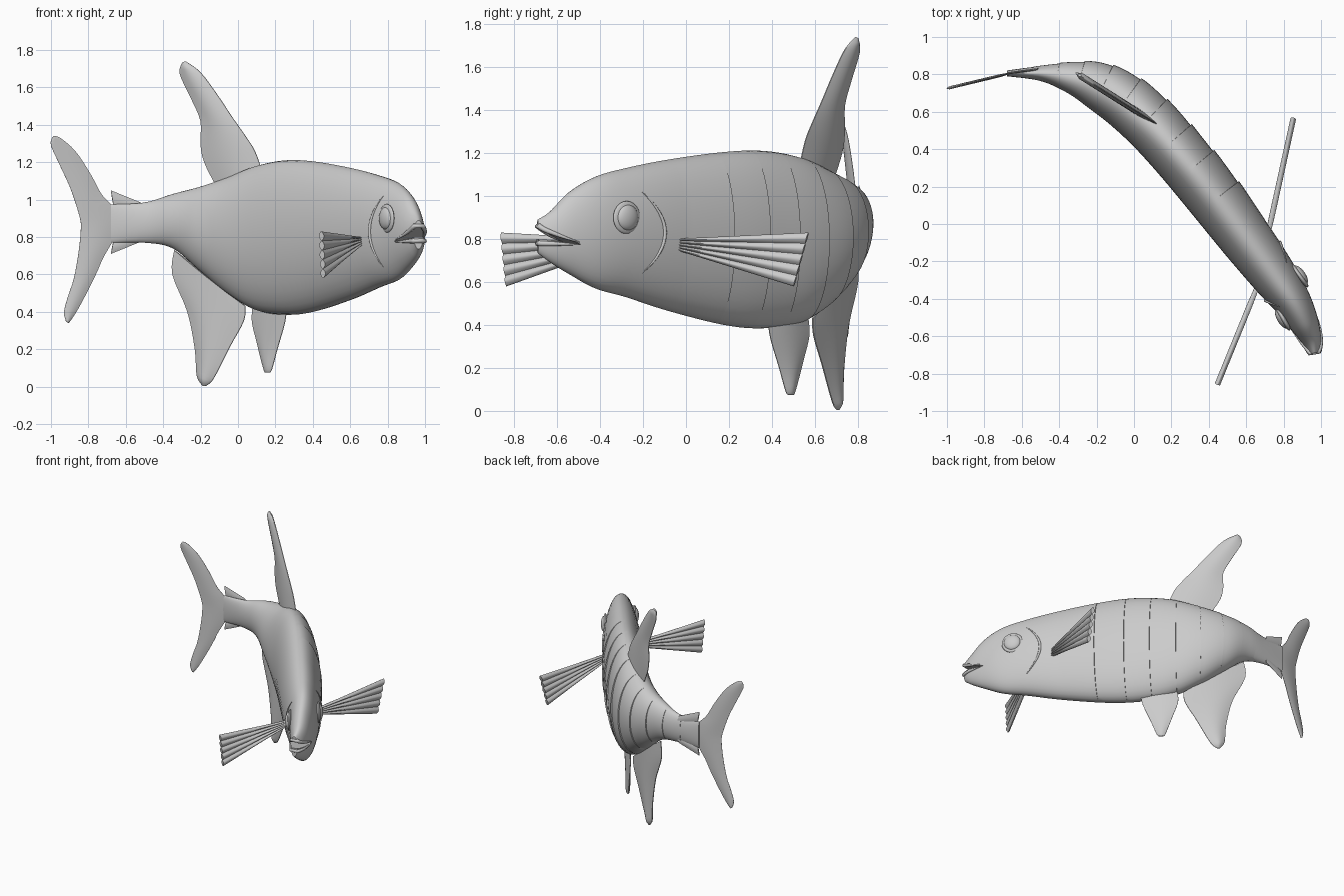
import bpy, bmesh, math
from mathutils import Vector, Matrix

old = bpy.data.objects.get("Cube")
if old:
    bpy.data.objects.remove(old)

grey = bpy.data.materials.new("plain grey")
grey.use_nodes = True
tone = (0.6, 0.6, 0.6, 1)
grey.diffuse_color = tone
grey.node_tree.nodes["Principled BSDF"].inputs["Base Color"].default_value = tone

# Spine stations from tail to snout: x, y, half width, bottom, top
STATIONS = [
    (-.68, .805, .015, .77, .975), (-.5, .805, .04, .77, .985),
    (-.35, .785, .08, .74, 1.03), (-.2, .74, .125, .62, 1.07),
    (-.05, .655, .145, .5, 1.12), (.1, .525, .15, .41, 1.18),
    (.25, .36, .15, .385, 1.21), (.4, .18, .15, .4, 1.205),
    (.6, -.08, .14, .465, 1.17), (.75, -.28, .123, .53, 1.13),
    (.85, -.42, .1, .57, 1.09), (.915, -.54, .076, .635, 1.02),
    (.953, -.63, .05, .69, .93), (.965, -.69, .026, .735, .89)]
BAND = .8


def smooth_path(points, t):
    """Catmull-Rom value at parameter t, where whole numbers are the points."""
    last = len(points) - 1
    i = min(int(t), last - 1)
    f = t - i
    a, b, c, d = (Vector(points[min(max(k, 0), last)]) for k in range(i - 1, i + 3))
    return b + f / 2 * (c - a + f * (2 * a - 5 * b + 4 * c - d + f * (3 * (b - c) + d - a)))


def frame(t):
    """Body station at t, with its sideways direction."""
    s = smooth_path(STATIONS, t)
    end = len(STATIONS) - 1
    d = smooth_path(STATIONS, min(t + .1, end)) - smooth_path(STATIONS, max(t - .1, 0))
    return s, Vector((-d[1], d[0], 0)).normalized()


def on_body(t, side, z):
    """Point on the skin at height z; side is 1 for left, -1 for right."""
    s, n = frame(t)
    rel = (z - (s[3] + s[4]) / 2) / ((s[4] - s[3]) / 2)
    return Vector((s[0], s[1], z)) + n * side * s[2] * math.sqrt(max(0, 1 - rel * rel))


def finish(obj, angle=35):
    obj.data.materials.append(grey)
    bpy.ops.object.select_all(action='DESELECT')
    obj.select_set(True)
    bpy.context.view_layer.objects.active = obj
    if obj.type == 'MESH':
        bpy.ops.object.shade_smooth_by_angle(angle=math.radians(angle))
    return obj


def new_object(name, bm):
    bmesh.ops.recalc_face_normals(bm, faces=bm.faces)
    mesh = bpy.data.meshes.new(name)
    bm.to_mesh(mesh)
    bm.free()
    obj = bpy.data.objects.new(name, mesh)
    bpy.context.collection.objects.link(obj)
    return obj


def loft(name, rings):
    bm = bmesh.new()
    loops = [[bm.verts.new(p) for p in ring] for ring in rings]
    n = len(loops[0])
    for a, b in zip(loops, loops[1:]):
        for k in range(n):
            bm.faces.new((a[k], a[(k + 1) % n], b[(k + 1) % n], b[k]))
    bm.faces.new(loops[0])
    bm.faces.new(loops[-1])
    return new_object(name, bm)


def fin(name, lead, trail, base_y, slope, thick, ribs=0, steps=4):
    """Fin between two edges given in x, z, lying in the plane y = base_y + slope * x."""
    normal = Vector((-slope, 1, 0)).normalized()
    cuts = ribs * 8 if ribs else 12
    rings = []
    for k in range((len(lead) - 1) * steps + 1):
        a, b = smooth_path(lead, k / steps), smooth_path(trail, k / steps)
        depth = min(thick, (a - b).length * .3)
        front, back = [], []
        for j in range(cuts + 1):
            v = j / cuts
            p = a.lerp(b, v)
            wave = abs(math.sin(math.pi * v * ribs)) if ribs else math.sin(math.pi * v)
            off = normal * depth * (.12 + .88 * wave)
            mid = Vector((p[0], base_y + slope * p[0], p[1]))
            front.append(mid + off)
            back.append(mid - off)
        rings.append(front + back[::-1])
    return finish(loft(name, rings), 50)


def tube(name, points, radius):
    """Crescent-shaped tube, thin at both ends."""
    curve = bpy.data.curves.new(name, 'CURVE')
    curve.dimensions = '3D'
    curve.bevel_depth = radius
    curve.bevel_resolution = 2
    curve.use_fill_caps = True
    line = curve.splines.new('POLY')
    line.points.add(len(points) - 1)
    for k, p in enumerate(points):
        line.points[k].co = (*p, 1)
        line.points[k].radius = .2 + .8 * math.sin(math.pi * k / (len(points) - 1))
    line.use_smooth = True
    obj = bpy.data.objects.new(name, curve)
    bpy.context.collection.objects.link(obj)
    return finish(obj)


# Body: bent tapering loft, with overlapping bands on the outer side of the bend
samples = []
for k in range(10):
    samples += [BAND * (k + f / 6) for f in range(6)] + [BAND * (k + .995)]
samples += [8 + k / 8 for k in range(41)]
rings = []
for t in samples:
    s, n = frame(t)
    swell = 1 + (.06 * (1 - t / BAND % 1) if t < 7.99 else 0)
    centre = Vector((s[0], s[1], (s[3] + s[4]) / 2))
    ring = []
    for j in range(40):
        c, up = math.cos(math.tau * j / 40), math.sin(math.tau * j / 40)
        width = s[2] * (swell if c > 0 else 1)
        ring.append(centre + n * width * c + Vector((0, 0, (s[4] - s[3]) / 2 * up)))
    rings.append(ring)
body = loft("body", rings)

# Mouth: wedge cut out of the snout
ahead, across = Vector((.4, -.91, 0)), Vector((.91, .4, 0)) * .2
corner = Vector((.905, -.52, .775))
wedge = [corner, corner + ahead * .2 + Vector((0, 0, .028)), corner + ahead * .2 + Vector((0, 0, .085))]
cutter = loft("mouth_cutter", [[p - across for p in wedge], [p + across for p in wedge]])
cutter.hide_render = True
cut = body.modifiers.new("mouth", 'BOOLEAN')
cut.operation = 'DIFFERENCE'
cut.object = cutter
bpy.context.view_layer.objects.active = body
body.select_set(True)
bpy.ops.object.modifier_apply(modifier=cut.name)
bpy.data.objects.remove(cutter)
finish(body, 30)

# Lips wrapping the snout
for name, rise, start in (("upper_lip", .075, .785), ("lower_lip", .005, .775)):
    ts = [10.9 + .2 * k for k in range(11)]
    half = [(t, start + rise * (t - ts[0]) / 2) for t in ts]
    path = [on_body(t, -1, z) for t, z in half] + [on_body(t, 1, z) for t, z in half[::-1]]
    tube(name, path, .013)

# Eyes and gill slits, set further forward on the right side
for label, side, eye_t, gill_t in (("left", 1, 9.4, 8.45), ("right", -1, 10.3, 9.4)):
    n = frame(eye_t)[1] * side
    spot = on_body(eye_t, side, .9)
    turn = n.to_track_quat('Z', 'Y').to_matrix().to_4x4()
    for part, size, flat, out in (("eye_rim", .077, .22, 0), ("eyeball", .06, .45, .005)):
        bm = bmesh.new()
        bmesh.ops.create_uvsphere(bm, u_segments=24, v_segments=14, radius=size)
        bm.transform(Matrix.Translation(spot + n * out) @ turn @ Matrix.Diagonal((1, 1, flat, 1)))
        finish(new_object(f"{label}_{part}", bm), 60)
    arc = [k / 8 - 1 for k in range(17)]
    tube(f"{label}_gill", [on_body(gill_t + .45 * u * u, side, .83 + .19 * u) for u in arc], .009)

# Fins along the middle
fin("dorsal_fin",
    [(.13, 1.15), (.09, 1.26), (.04, 1.34), (-.03, 1.44), (-.11, 1.56), (-.2, 1.68), (-.28, 1.74)],
    [(-.11, 1.06), (-.18, 1.2), (-.2, 1.3), (-.2, 1.42), (-.25, 1.54), (-.31, 1.67), (-.3, 1.73)],
    .612, -.63, .018)
fin("anal_fin",
    [(.04, .43), (.03, .35), (-.04, .22), (-.1, .1), (-.14, .03), (-.17, .005)],
    [(-.34, .73), (-.35, .6), (-.27, .4), (-.23, .2), (-.22, .06), (-.19, .005)],
    .61, -.54, .022)
fin("pelvic_fin",
    [(.26, .42), (.25, .34), (.21, .2), (.18, .09), (.165, .075)],
    [(.08, .44), (.075, .35), (.1, .24), (.135, .1), (.145, .075)],
    .65, -1.03, .016)
fin("tail_fin",
    [(-.985, 1.34), (-.95, 1.33), (-.87, 1.26), (-.79, 1.14), (-.73, 1.03), (-.67, .96), (-.64, .87),
     (-.67, .78), (-.72, .69), (-.76, .6), (-.82, .48), (-.87, .39), (-.905, .34)],
    [(-.995, 1.33), (-1, 1.29), (-.96, 1.2), (-.9, 1.07), (-.865, .97), (-.845, .9), (-.84, .86),
     (-.845, .78), (-.86, .67), (-.88, .57), (-.91, .48), (-.93, .4), (-.92, .35)],
    .965, .24, .008)

# Ragged scale tips lying against the tail root
fin("upper_tail_scale", [(-.52, .985), (-.68, 1.05)], [(-.5, .92), (-.665, .96)], .9, .14, .006)
fin("lower_tail_scale", [(-.52, .775), (-.68, .71)], [(-.5, .83), (-.665, .785)], .9, .14, .006)

# Ribbed side fins
fin("left_pectoral_fin", [(.71, .8), (.853, .83)], [(.71, .76), (.838, .58)], -3.32, 4.56, .015, 5)
fin("right_pectoral_fin", [(.66, .8), (.445, .83)], [(.66, .76), (.455, .58)], -1.95, 2.45, .015, 5)
